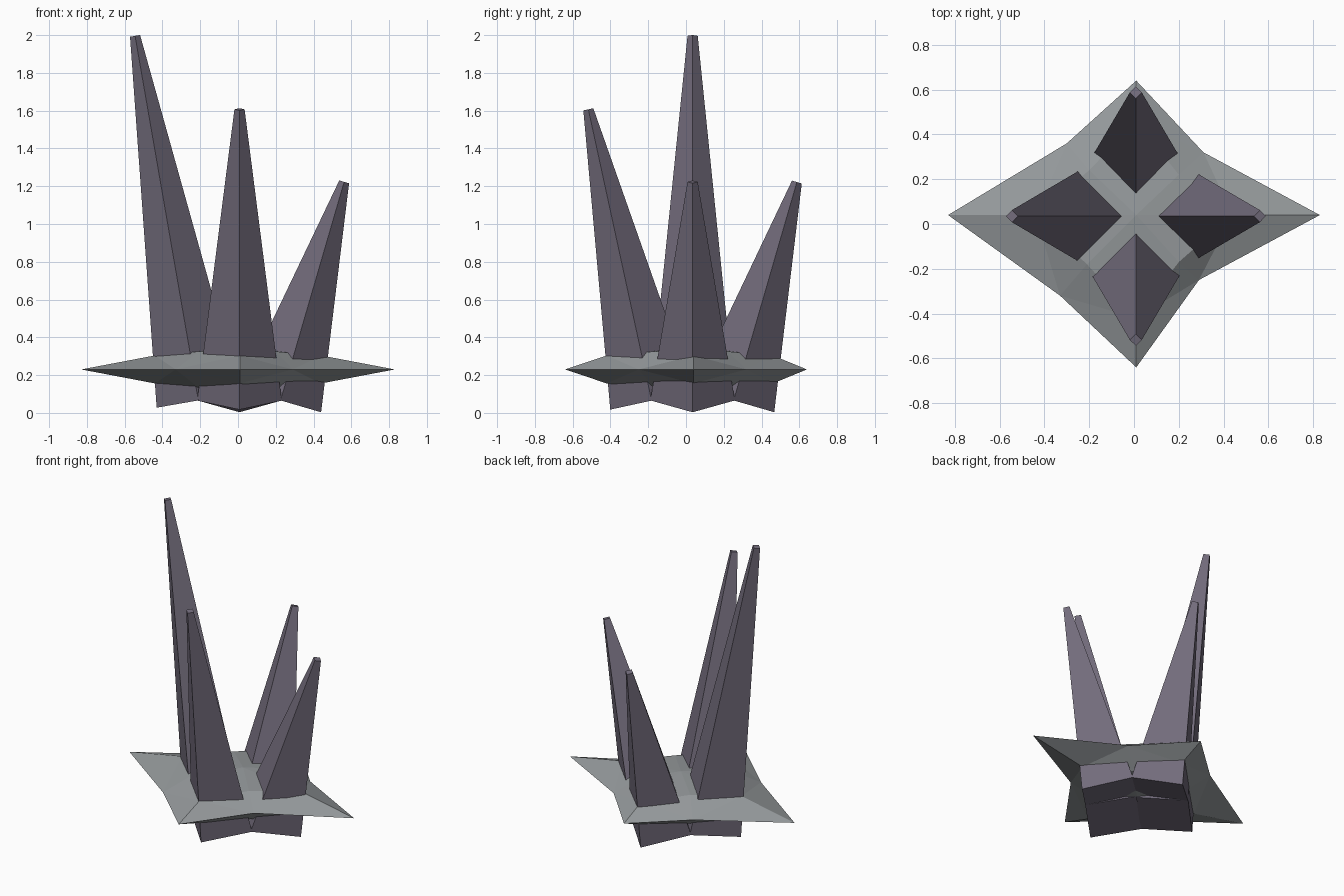
import bpy, bmesh
from mathutils import Vector, Matrix

if "Cube" in bpy.data.objects:
    bpy.data.objects.remove(bpy.data.objects["Cube"])


def material(name, color):
    m = bpy.data.materials.new(name)
    m.diffuse_color = (*color, 1)
    m.use_nodes = True
    m.node_tree.nodes["Principled BSDF"].inputs["Base Color"].default_value = m.diffuse_color
    return m


def finish(bm, name, mat):
    bmesh.ops.recalc_face_normals(bm, faces=bm.faces[:])
    me = bpy.data.meshes.new(name)
    bm.to_mesh(me)
    bm.free()
    me.materials.append(mat)
    ob = bpy.data.objects.new(name, me)
    bpy.context.collection.objects.link(ob)
    return ob


stone = material("plate_grey", (0.30, 0.32, 0.33))
crystal = material("spike_purple_grey", (0.17, 0.15, 0.20))

# Star-shaped plate: sharp rim, an inner ring above and below, two apexes
rim = [(0.83, 0.04), (0.31, 0.32), (0.01, 0.64), (-0.30, 0.36),
       (-0.83, 0.04), (-0.33, -0.32), (0.01, -0.64), (0.29, -0.25)]
mid = [(0.44, 0.04), (0.20, 0.22), (0.01, 0.46), (-0.20, 0.24),
       (-0.44, 0.04), (-0.21, -0.18), (0.01, -0.42), (0.20, -0.17)]
Z = 0.23
bm = bmesh.new()
outer = [bm.verts.new((x, y, Z)) for x, y in rim]
for side in (1, -1):
    inner = [bm.verts.new((x, y, Z + side * (0.095 if i % 2 else 0.074)))
             for i, (x, y) in enumerate(mid)]
    apex = bm.verts.new((0.01, 0.04, Z + side * 0.12))
    for i in range(8):
        j = (i + 1) % 8
        # split each band quad so the star ridges stay crisp
        if i % 2:
            bm.faces.new((outer[i], outer[j], inner[j]))
            bm.faces.new((outer[i], inner[j], inner[i]))
        else:
            bm.faces.new((outer[i], outer[j], inner[i]))
            bm.faces.new((outer[j], inner[j], inner[i]))
        bm.faces.new((inner[i], inner[j], apex))
finish(bm, "star_plate", stone)


# Four-sided tapering spike leaning outward, caps square to its axis
def spike(name, base, top):
    base, top = Vector(base), Vector(top)
    axis = top - base
    bm = bmesh.new()
    rot = Vector((0, 0, 1)).rotation_difference(axis).to_matrix().to_4x4()
    bmesh.ops.create_cone(bm, cap_ends=True, segments=4, radius1=0.224,
                          radius2=0.027, depth=axis.length,
                          matrix=Matrix.Translation((base + top) / 2) @ rot)
    finish(bm, name, crystal)


spike("left_spike", (-0.21, 0.035, 0.066), (-0.545, 0.035, 1.996))
spike("front_spike", (0.008, -0.182, 0.065), (0.008, -0.517, 1.607))
spike("right_spike", (0.225, 0.035, 0.066), (0.562, 0.035, 1.223))
spike("back_spike", (0.008, 0.252, 0.066), (0.008, 0.587, 1.222))
